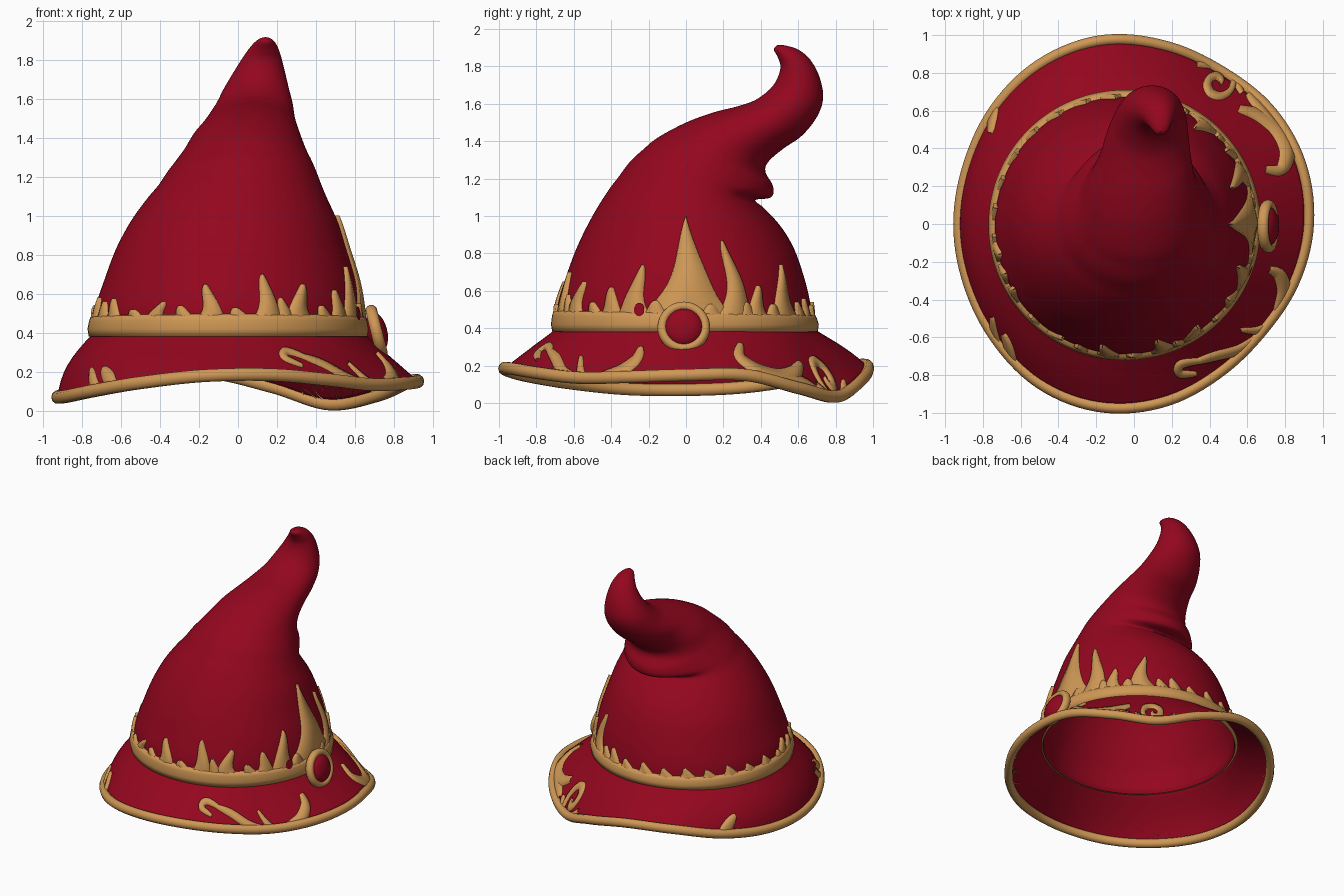
import bpy, math
from mathutils import Vector, Matrix

if "Cube" in bpy.data.objects:
    bpy.data.objects.remove(bpy.data.objects["Cube"])

N = 128


def material(name, col):
    m = bpy.data.materials.new(name)
    m.diffuse_color = (*col, 1)
    m.use_nodes = True
    m.node_tree.nodes["Principled BSDF"].inputs["Base Color"].default_value = m.diffuse_color
    return m


RED = material("deep red", (0.295, 0.002, 0.013))
GOLD = material("gold", (0.62, 0.31, 0.09))


def grid(name, rows, mat, wrap=False, close=False):
    """Quad surface through rows of points; wrap joins columns, close joins rows."""
    n, m = len(rows[0]), len(rows)
    faces = [(i * n + j, i * n + (j + 1) % n, (i + 1) % m * n + (j + 1) % n, (i + 1) % m * n + j)
             for i in range(m if close else m - 1) for j in range(n if wrap else n - 1)]
    me = bpy.data.meshes.new(name)
    me.from_pydata([tuple(p) for r in rows for p in r], [], faces)
    me.materials.append(mat)
    ob = bpy.data.objects.new(name, me)
    bpy.context.collection.objects.link(ob)
    for p in me.polygons:
        p.use_smooth = True
    return ob


def cr(a, b, c, d, t):
    return 0.5 * (2 * b + (c - a) * t + (2 * a - 5 * b + 4 * c - d) * t * t + (3 * b - a - 3 * c + d) * t ** 3)


def spline(pts, k):
    """Smooth open curve through tuples, k steps per span."""
    out = []
    for i in range(len(pts) - 1):
        q = [pts[min(max(i + o, 0), len(pts) - 1)] for o in (-1, 0, 1, 2)]
        out += [tuple(cr(*v, s / k) for v in zip(*q)) for s in range(k)]
    return out + [pts[-1]]


def around(tab, a):
    """Periodic smooth lookup in a table of evenly spaced angles."""
    f = (a / math.tau % 1) * len(tab)
    i = int(f)
    return cr(*[tab[(i + o) % len(tab)] for o in (-1, 0, 1, 2)], f - i)


# Cone sections: front y, z, back y, z, centre x, half width
SECTIONS = [
    (-.69, .40, .68, .40, -.05, .69), (-.685, .53, .665, .53, -.05, .68),
    (-.64, .68, .635, .66, -.04, .645), (-.58, .84, .58, .82, -.035, .59),
    (-.50, 1.0, .51, .94, -.02, .53), (-.42, 1.13, .455, 1.03, -.005, .465),
    (-.36, 1.21, .43, 1.09, .01, .42), (-.30, 1.29, .42, 1.14, .02, .385),
    (-.23, 1.355, .42, 1.19, .03, .35), (-.15, 1.42, .425, 1.235, .037, .315),
    (0, 1.5, .44, 1.29, .045, .28), (.15, 1.555, .52, 1.36, .06, .243),
    (.27, 1.585, .62, 1.43, .07, .22), (.37, 1.62, .70, 1.53, .085, .195),
    (.45, 1.68, .733, 1.63, .095, .165), (.49, 1.74, .715, 1.74, .11, .13),
    (.505, 1.80, .665, 1.835, .125, .095), (.49, 1.85, .60, 1.89, .135, .065),
    (.47, 1.89, .53, 1.912, .14, .035), (.485, 1.912, .49, 1.915, .14, .002)]
# Fold at the back of the cone: section -> shift in y, z
FOLD = {5: (-.035, .01), 6: (-.06, -.005), 7: (.035, -.04), 8: (.045, -.03)}
RINGS = spline([s + FOLD.get(i, (0, 0)) for i, s in enumerate(SECTIONS)], 5)
ANG = [math.tau * j / N for j in range(N)]


def ring_pt(r, a, d=0.0):
    fy, fz, by, bz, xc, rx, ey, ez = r
    s = math.sin(a)
    w = max(0, s) ** 2
    return Vector((xc + (rx + d) * math.cos(a), (fy + by) / 2 + ((by - fy) / 2 + d) * s + ey * w,
                   (fz + bz) / 2 + (bz - fz) / 2 * s + ez * w))


def surf(a, z, d):
    """Point on the lower cone at angle a and height z, pushed out by d."""
    for r0, r1 in zip(RINGS, RINGS[1:]):
        z0, z1 = ring_pt(r0, a).z, ring_pt(r1, a).z
        if z <= z1:
            t = max(0, (z - z0) / (z1 - z0))
            p = ring_pt(r0, a, d).lerp(ring_pt(r1, a, d), t)
            p.z = z
            return p


# Brim outline: radius and height every 20 degrees
RIM_R = [.953, .967, .968, .96, .985, 1.015, 1.01, .985, .96, .957, .96, .98, 1.01, 1.013, .982, .935, .912, .93]
RIM_Z = [.15, .15, .08, .035, .125, .2, .19, .13, .085, .07, .075, .105, .145, .18, .185, .16, .135, .14]


def rim_pt(a):
    r = around(RIM_R, a) - .03
    return Vector((r * math.cos(a), r * math.sin(a), around(RIM_Z, a)))


def brim_pt(a, s, d=0.0):
    p = ring_pt(RINGS[0], a, d).lerp(rim_pt(a), s)
    k = math.sin(math.pi * s)
    out = k * (.04 * max(0, -math.cos(a)) + .015 * max(0, math.sin(a)))
    return p + Vector((math.cos(a), math.sin(a), 0)) * out + Vector((0, 0, d * .7 * k))


# Hat shell: thin lining from the tip down to the rim, then brim and cone up to the tip
IN = -.018
rows = []
for r in reversed(RINGS[:80]):
    rows.append([ring_pt(r, a, IN) for a in ANG])
apex = sum(rows[0], Vector()) / N
rows.insert(0, [apex.lerp(p, .01) + Vector((0, .01, .03)) for p in rows[0]])
rows += [[brim_pt(a, s / 8, IN) for a in ANG] for s in range(1, 9)]
rows += [[brim_pt(a, s / 8) for a in ANG] for s in range(7, 0, -1)]
rows += [[ring_pt(r, a) for a in ANG] for r in RINGS]
grid("hat_shell", rows, RED, wrap=True)

# Rolled gold rim
tube = []
for a in ANG:
    c, o = rim_pt(a), Vector((math.cos(a), math.sin(a), 0))
    tube.append([c + o * .03 * math.cos(b) + Vector((0, 0, .034 * math.sin(b)))
                 for b in (math.tau * k / 10 for k in range(10))])
grid("brim_rim", tube, GOLD, wrap=True, close=True)

# Gold band, a little taller at the front
grid("hat_band", [[surf(a, z + f * .012 * (1 - math.sin(a)), d) for a in ANG] for z, d, f in
                  ((.375, -.012, 0), (.382, .025, 0), (.42, .032, 0), (.45, .026, .7), (.468, .02, 1),
                   (.474, -.012, 1))], GOLD, wrap=True)


# Flame tongues: angle, tip height, half width in degrees, sway in degrees, sharpness
def flame(name, a0, top_z, w, sway, power=.5):
    rows = []
    for i in range(21):
        t = 1 - (1 - i / 20) ** 1.5
        ww = w * ((1 - t) ** power + .9 * (1 - t) ** 5) + .1
        c = a0 + sway * math.sin(t * 4.4)
        z = .43 + (top_z - .43) * t
        rows.append([surf(math.radians(c + k * ww), z, d) for k, d in
                     ((-1, -.012), (-.9, .016), (0, .022), (.9, .016), (1, -.012))])
    grid(name, rows, GOLD)


FLAMES = [(.5, 1.0, 14, 1.5, .85), (22, .87, 5.5, 2.5, .55), (35.5, .63, 4.5, -1), (53, .74, 6, -2, .65),
          (63, .54, 4.5, 1), (71, .56, 4.5, 1), (12, .53, 6, 0), (29, .54, 5, 0), (44, .53, 5, 0),
          (-13, .55, 6, 0), (-22.5, .74, 6, -1, .6), (-35.5, .62, 5, 1), (-45, .54, 5, 1),
          (-57, .65, 5.5, -1.5), (-66, .58, 4, 1), (-74, .70, 5, 1.5), (-86, .53, 6, 1), (-99, .65, 5, 2),
          (-110, .54, 5, 1), (-121, .56, 4.5, -2), (-134, .52, 6, 1), (-149, .575, 5, 1), (-158, .56, 6, 0),
          (-168, .58, 6, -1)]
FLAMES += [(82 + 13 * k, .525 + .015 * (k % 2), 6, 1, .8) for k in range(9)]
for i, f in enumerate(FLAMES):
    flame(f"band_flame_{i + 1}", *f)

# Small red opening in the band beside the buckle
grid("band_opening", [[surf(math.radians(-20 + 2.4 * k * math.cos(b)), .50 + .036 * k * math.sin(b), .027)
                       for b in (math.tau * j / 16 for j in range(16))] for k in (1, .02)], RED, wrap=True)

# Buckle ring and red stone on the right side, leaning back with the cone
tilt = Matrix.Translation((.71, -.012, .405)) @ Matrix.Rotation(math.radians(76), 4, 'Y')
buckle = []
for a in (math.tau * k / 48 for k in range(48)):
    buckle.append([tilt @ Vector(((.115 + .026 * math.cos(b)) * math.cos(a),
                                  (.115 + .026 * math.cos(b)) * math.sin(a), .03 * math.sin(b)))
                   for b in (math.tau * k / 12 for k in range(12))])
grid("buckle_ring", buckle, GOLD, wrap=True, close=True)
stone = [[tilt @ Vector((.105 * math.cos(e) * math.cos(a), .105 * math.cos(e) * math.sin(a), .055 * math.sin(e)))
          for a in (math.tau * k / 32 for k in range(32))]
         for e in (math.pi * (k / 12 - .5) * .999 for k in range(13))]
grid("buckle_stone", stone, RED, wrap=True)


# Gold scrollwork laid on the brim
def on_brim(x, y, h):
    """Point on the brim's upper face above x, y, raised by h."""
    a, s, r = math.atan2(y, x), .5, math.hypot(x, y)
    for _ in range(6):
        p = brim_pt(a, s)
        a += math.remainder(math.atan2(y, x) - math.atan2(p.y, p.x), math.tau)
        s += (r - math.hypot(p.x, p.y)) / .3
        s = min(max(s, .06), 1)
    return brim_pt(a, s) + Vector((math.cos(a) * h, math.sin(a) * h, h))


def scroll(name, path, width, k=6):
    pts = [Vector(p) for p in spline(path, k)]
    rows = []
    for i, p in enumerate(pts):
        t = (pts[min(i + 1, len(pts) - 1)] - pts[max(i - 1, 0)]).normalized()
        right = Vector((t.y, -t.x))
        w = width * (.25 + .75 * math.sin(math.pi * (i + .5) / len(pts)) ** .7)
        rows.append([on_brim(*(p + right * s * w), h) for s, h in
                     ((-1, -.008), (-.85, .008), (0, .011), (.85, .008), (1, -.008))])
    grid(name, rows, GOLD)


scroll("scroll_spiral", [(.44 + (.012 + .0085 * i) * math.cos(.8 * i - .6), .745 + (.012 + .0085 * i) * math.sin(.8 * i - .6))
                         for i in range(11)], .024)
scroll("scroll_spiral_tail", [(.33, .84), (.42, .84), (.52, .78), (.57, .69)], .025)
scroll("scroll_leaf_back", [(.55, .61), (.66, .575), (.76, .50), (.81, .39), (.78, .29), (.69, .29)], .045)
scroll("scroll_leaf_tip", [(.60, .69), (.67, .61), (.76, .50)], .028)
scroll("scroll_hook_front", [(.71, -.24), (.77, -.27), (.79, -.36), (.75, -.47)], .038)
scroll("scroll_stem_front", [(.80, -.40), (.75, -.51), (.66, -.56), (.56, -.56)], .022)
scroll("scroll_branch_front", [(.67, -.58), (.56, -.66), (.42, -.70), (.32, -.73)], .026)
scroll("scroll_curl_front", [(.37, -.72), (.25, -.74), (.24, -.79), (.33, -.79)], .024)
scroll("scroll_left_front_a", [(-.69, -.58), (-.66, -.66), (-.63, -.75)], .024)
scroll("scroll_left_front_b", [(-.75, -.49), (-.74, -.57), (-.71, -.66)], .018)
scroll("scroll_left_back", [(-.73, .62), (-.75, .55), (-.76, .48)], .024)
